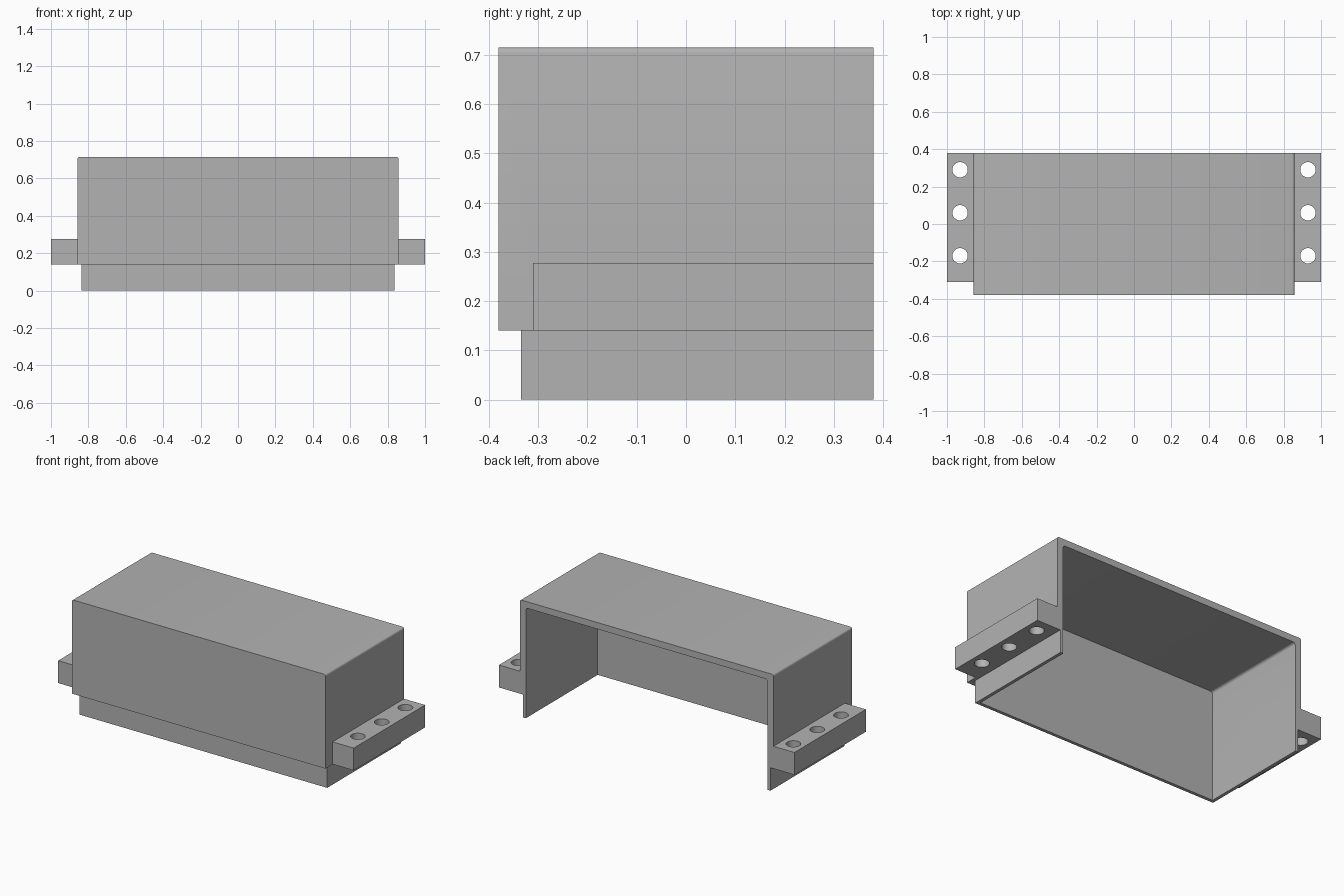
import bpy
import bmesh
from mathutils import Vector

cube = bpy.data.objects.get("Cube")
if cube:
    bpy.data.objects.remove(cube, do_unlink=True)

grey = bpy.data.materials.new("light_grey")
grey.use_nodes = True
colour = (0.45, 0.45, 0.45, 1)
grey.diffuse_color = colour
grey.node_tree.nodes["Principled BSDF"].inputs["Base Color"].default_value = colour

BACK = 0.38      # open rear plane
LEDGE = 0.14     # underside of the shell and the mounting flanges
TOP = 0.715
HALF = 0.858     # half width of the shell


def add_object(name, bm):
    mesh = bpy.data.meshes.new(name)
    bmesh.ops.recalc_face_normals(bm, faces=bm.faces)
    bm.to_mesh(mesh)
    bm.free()
    mesh.materials.append(grey)
    obj = bpy.data.objects.new(name, mesh)
    bpy.context.collection.objects.link(obj)
    return obj


def box(name, low, high, round_top=0):
    """Box between two corners, optionally rounding its top left and right edges."""
    low, high = Vector(low), Vector(high)
    bm = bmesh.new()
    bmesh.ops.create_cube(bm, size=1)
    for v in bm.verts:
        v.co = Vector([l + (c + 0.5) * (h - l) for l, c, h in zip(low, v.co, high)])
    if round_top:
        edges = [e for e in bm.edges
                 if all(abs(v.co.z - high.z) < 1e-4 for v in e.verts)
                 and abs(e.verts[0].co.x - e.verts[1].co.x) < 1e-4]
        bmesh.ops.bevel(bm, geom=edges, offset=round_top, segments=4,
                        profile=0.5, affect='EDGES')
    return add_object(name, bm)


def cylinder(name, x, y, z, radius, depth):
    bm = bmesh.new()
    bmesh.ops.create_cone(bm, cap_ends=True, segments=40,
                          radius1=radius, radius2=radius, depth=depth)
    bmesh.ops.translate(bm, verts=bm.verts, vec=(x, y, z))
    return add_object(name, bm)


def combine(target, other, operation):
    mod = target.modifiers.new(operation.lower(), 'BOOLEAN')
    mod.operation = operation
    mod.solver = 'EXACT'
    mod.object = other
    bpy.context.view_layer.objects.active = target
    bpy.ops.object.modifier_apply(modifier=mod.name)
    bpy.data.objects.remove(other, do_unlink=True)


# Main shell with the narrower skirt below it
cover = box("box_cover", (-HALF, -BACK, LEDGE), (HALF, BACK, TOP), 0.012)
skirt = box("skirt", (-0.838, -0.335, 0), (0.838, BACK, LEDGE + 0.1))
combine(cover, skirt, 'UNION')

# Mounting flanges, each with three bolt holes
for side in (-1, 1):
    xs = sorted((side * (HALF - 0.01), side))
    flange = box("flange", (xs[0], -0.31, LEDGE), (xs[1], BACK, 0.277))
    for y in (-0.17, 0.06, 0.29):
        hole = cylinder("bolt_hole", side * 0.93, y, 0.2, 0.041, 0.4)
        combine(flange, hole, 'DIFFERENCE')
    combine(cover, flange, 'UNION')

# Hollow interior, open at the bottom and the back
cavity = box("cavity", (-0.818, -0.315, -0.2), (0.818, BACK + 0.2, TOP - 0.04), 0.015)
combine(cover, cavity, 'DIFFERENCE')

bpy.ops.object.select_all(action='DESELECT')
cover.select_set(True)
bpy.context.view_layer.objects.active = cover
bpy.ops.object.shade_smooth_by_angle(angle=0.6)
